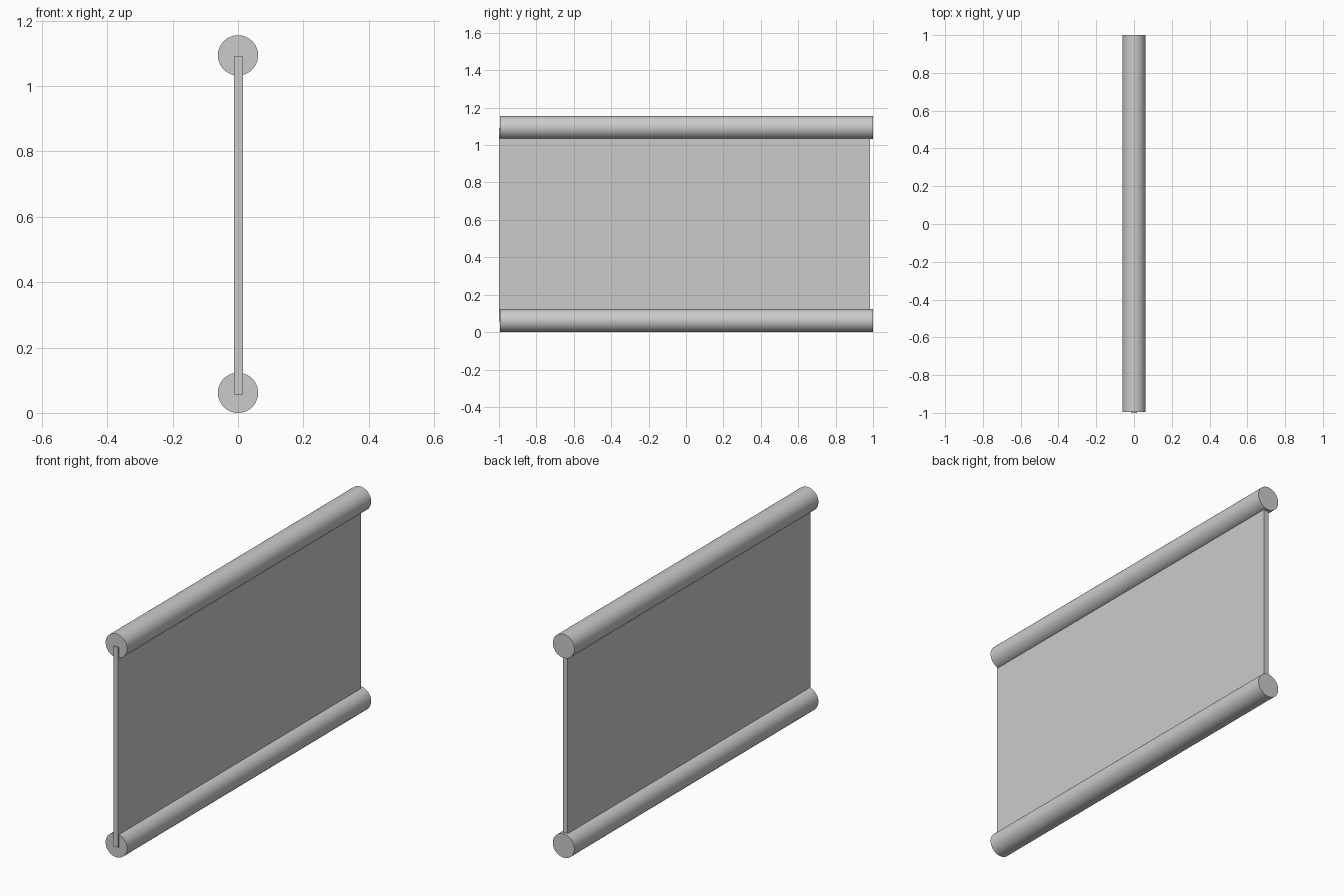
import bpy
from math import pi, radians

cube = bpy.data.objects.get("Cube")
if cube:
    bpy.data.objects.remove(cube, do_unlink=True)

grey = bpy.data.materials.new("light grey")
grey.use_nodes = True
colour = (0.6, 0.6, 0.6, 1)
grey.diffuse_color = colour
grey.node_tree.nodes["Principled BSDF"].inputs["Base Color"].default_value = colour

RADIUS = 0.0615
ROD_FRONT, ROD_BACK = -0.994, 1.0


def finish(name):
    obj = bpy.context.object
    obj.name = name
    obj.data.materials.append(grey)
    return obj


def rod(name, z):
    bpy.ops.mesh.primitive_cylinder_add(
        vertices=64, radius=RADIUS, depth=ROD_BACK - ROD_FRONT,
        location=(0, (ROD_FRONT + ROD_BACK) / 2, z), rotation=(pi / 2, 0, 0))
    finish(name)
    bpy.ops.object.shade_smooth_by_angle(angle=radians(30))


# Round rods along the bottom and top edges
rod("bottom_rod", RADIUS)
rod("top_rod", 1.094)

# Thin panel between the rods, slightly proud of them at the front
bpy.ops.mesh.primitive_cube_add(size=1, location=(0.001, -0.0075, 0.573))
panel = finish("panel")
panel.scale = (0.028, 1.985, 1.034)
bpy.ops.object.transform_apply(location=False, rotation=False, scale=True)
